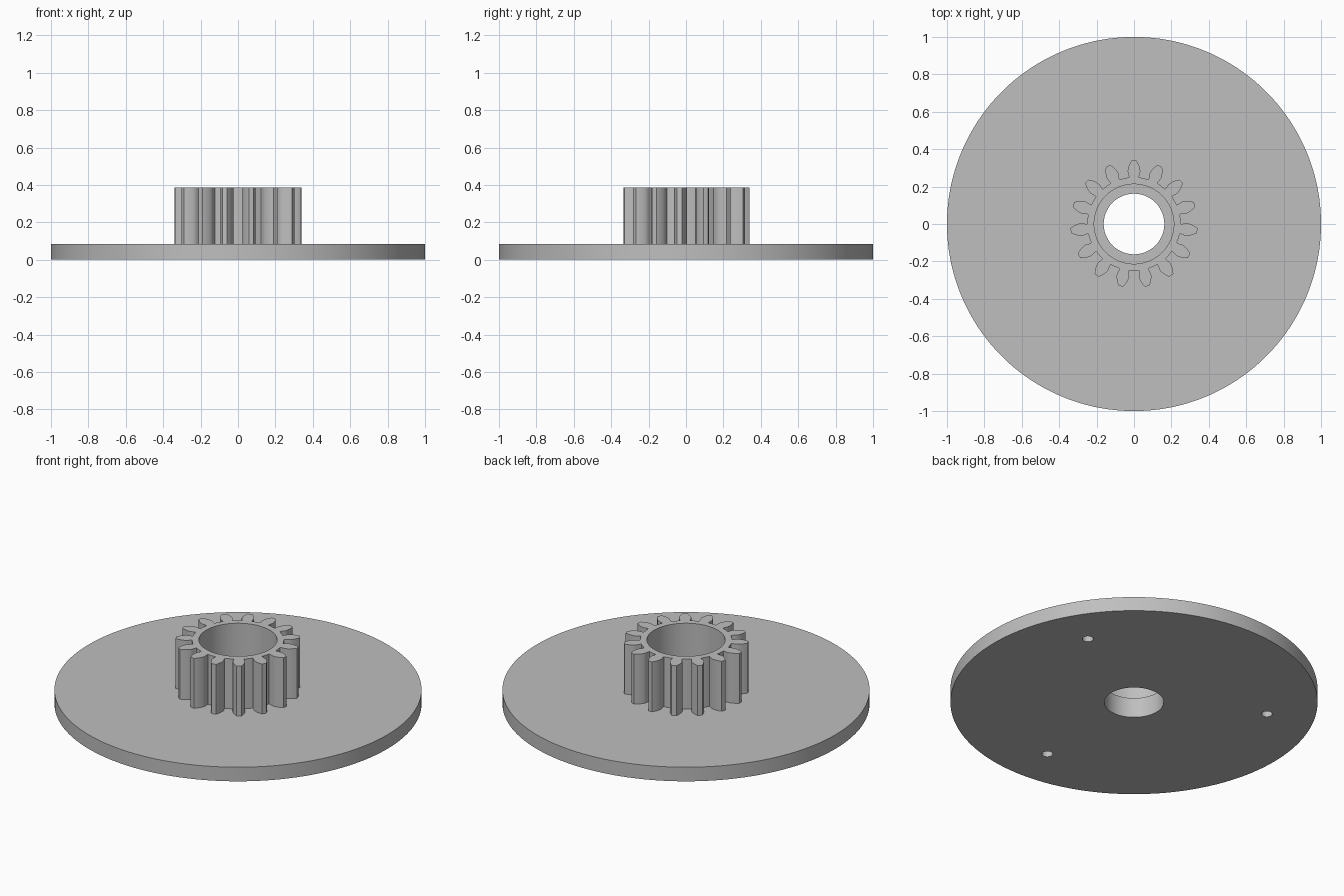
import bpy
import bmesh
from math import acos, cos, pi, radians, sin, sqrt, tan

if "Cube" in bpy.data.objects:
    bpy.data.objects.remove(bpy.data.objects["Cube"], do_unlink=True)

# One flat grey for everything
grey = bpy.data.materials.new("plain_grey")
grey.use_nodes = True
colour = (0.52, 0.52, 0.52, 1)
grey.diffuse_color = colour
grey.node_tree.nodes["Principled BSDF"].inputs["Base Color"].default_value = colour

DISC_TOP, GEAR_TOP, LEDGE = 0.085, 0.385, 0.12
TEETH = 15
PITCH_R, ROOT_R, TIP_R = 0.30, 0.25, 0.34


def circle(radius, count, cx=0.0, cy=0.0):
    return [(cx + radius * cos(2 * pi * i / count), cy + radius * sin(2 * pi * i / count))
            for i in range(count)]


def prism(name, outline, bottom, top):
    """Extrude a closed outline between two heights."""
    bm = bmesh.new()
    base = bm.faces.new([bm.verts.new((x, y, bottom)) for x, y in outline])
    lid = bmesh.ops.extrude_face_region(bm, geom=[base], use_keep_orig=True)
    moved = [v for v in lid["geom"] if isinstance(v, bmesh.types.BMVert)]
    bmesh.ops.translate(bm, verts=moved, vec=(0, 0, top - bottom))
    bmesh.ops.recalc_face_normals(bm, faces=bm.faces)
    mesh = bpy.data.meshes.new(name)
    bm.to_mesh(mesh)
    bm.free()
    mesh.materials.append(grey)
    obj = bpy.data.objects.new(name, mesh)
    bpy.context.collection.objects.link(obj)
    return obj


def activate(obj):
    bpy.ops.object.select_all(action="DESELECT")
    obj.select_set(True)
    bpy.context.view_layer.objects.active = obj


def cut(obj, outline, bottom, top):
    """Subtract a prism and discard it."""
    cutter = prism("cutter", outline, bottom, top)
    cutter.hide_render = True
    mod = obj.modifiers.new("cut", "BOOLEAN")
    mod.operation, mod.solver, mod.object = "DIFFERENCE", "EXACT", cutter
    activate(obj)
    bpy.ops.object.modifier_apply(modifier=mod.name)
    bpy.data.objects.remove(cutter, do_unlink=True)


def gear_outline():
    """Involute teeth with slightly undercut roots, one tooth on +y."""
    pressure = radians(20)
    base_r = PITCH_R * cos(pressure)
    base_half = pi / (2 * TEETH) + tan(pressure) - pressure
    half = [(ROOT_R, 0.16), (ROOT_R, 0.108), (0.256, 0.106), (0.268, 0.113)]
    steps = 8
    for i in range(steps + 1):
        r = base_r + (TIP_R - base_r) * i / steps
        a = acos(min(1, base_r / r))
        half.append((r, base_half - (tan(a) - a)))
    tooth = [(r, -a) for r, a in half] + [(TIP_R, 0)] + [(r, a) for r, a in reversed(half)]
    points = []
    for k in range(TEETH):
        middle = pi / 2 + 2 * pi * k / TEETH
        points += [(r * cos(middle + a), r * sin(middle + a)) for r, a in tooth]
    return points


# Base disc with a through bore and three blind holes underneath
disc = prism("base_disc", circle(1, 180), 0, DISC_TOP)
cut(disc, circle(0.162, 96), -0.1, 0.2)
for k in range(3):
    angle = radians(30 + 120 * k)
    cut(disc, circle(0.03, 32, 0.735 * cos(angle), 0.735 * sin(angle)), -0.1, 0.05)

# Toothed hub with a wider pocket above a narrow ledge
gear = prism("gear_hub", gear_outline(), DISC_TOP, GEAR_TOP)
cut(gear, circle(0.162, 96), 0, 0.5)
cut(gear, circle(0.213, 96), LEDGE, 0.5)

for part in (disc, gear):
    activate(part)
    bpy.ops.object.shade_smooth_by_angle(angle=radians(30))
